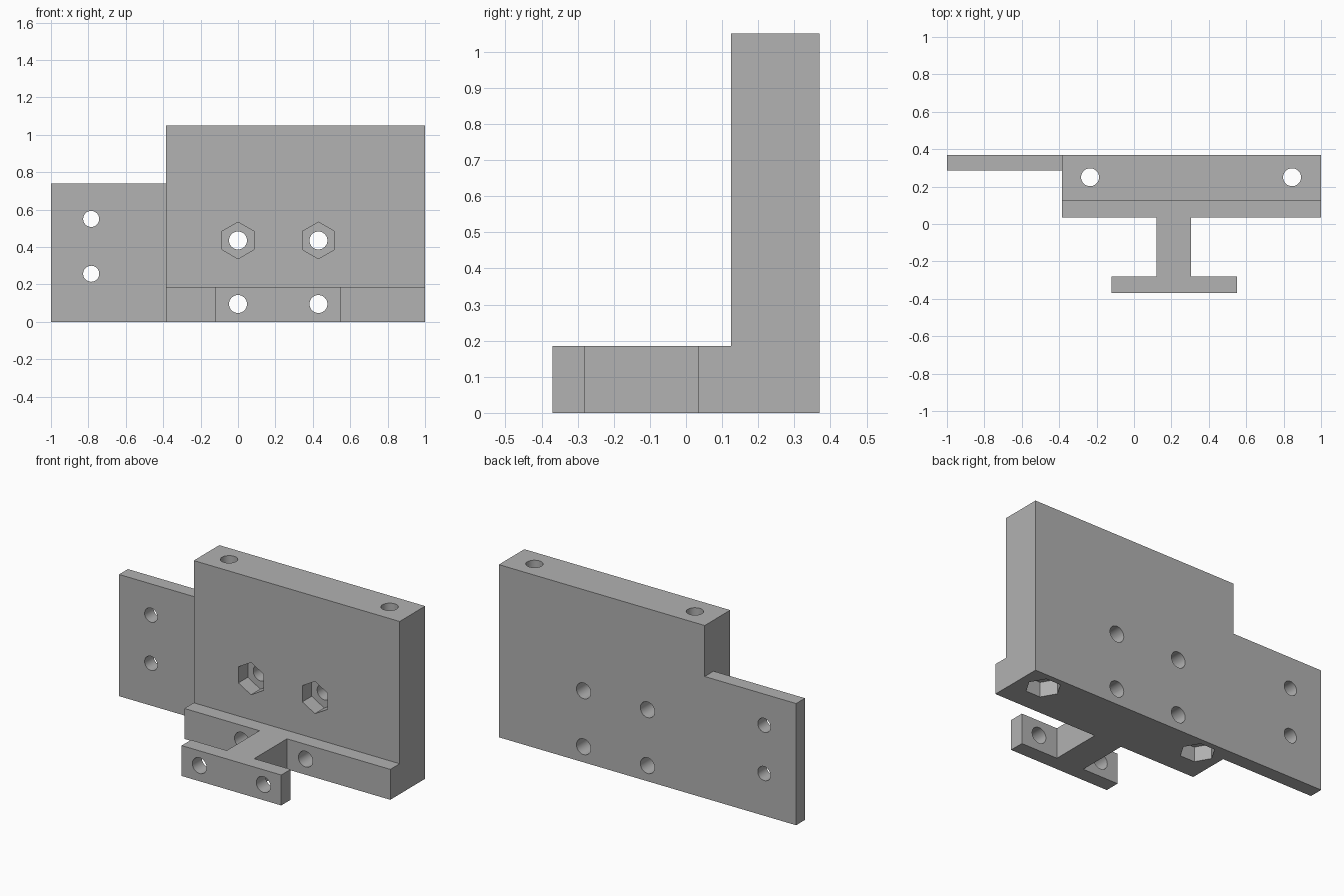
import bpy
import bmesh
import math
from mathutils import Matrix

cube = bpy.data.objects.get("Cube")
if cube:
    bpy.data.objects.remove(cube, do_unlink=True)

grey = bpy.data.materials.new("plain_grey")
grey.use_nodes = True
COLOUR = (0.445, 0.445, 0.445, 1)
grey.diffuse_color = COLOUR
grey.node_tree.nodes["Principled BSDF"].inputs["Base Color"].default_value = COLOUR


def finish(name, bm):
    bmesh.ops.recalc_face_normals(bm, faces=bm.faces)
    mesh = bpy.data.meshes.new(name)
    bm.to_mesh(mesh)
    bm.free()
    mesh.materials.append(grey)
    obj = bpy.data.objects.new(name, mesh)
    bpy.context.collection.objects.link(obj)
    return obj


def prism(name, outline, height):
    """Extrude an outline in x, y upward from the ground."""
    bm = bmesh.new()
    face = bm.faces.new([bm.verts.new((x, y, 0)) for x, y in outline])
    top = bmesh.ops.extrude_face_region(bm, geom=[face])["geom"]
    verts = [v for v in top if isinstance(v, bmesh.types.BMVert)]
    bmesh.ops.translate(bm, verts=verts, vec=(0, 0, height))
    return finish(name, bm)


def rod(name, centre, radius, length, along_y, sides=32, turn=0):
    """Round or hexagonal cutter along y or z."""
    bm = bmesh.new()
    tilt = Matrix.Rotation(math.pi / 2, 4, "X") if along_y else Matrix()
    bmesh.ops.create_cone(
        bm, cap_ends=True, segments=sides, radius1=radius, radius2=radius,
        depth=length,
        matrix=Matrix.Translation(centre) @ tilt @ Matrix.Rotation(turn, 4, "Z"))
    return finish(name, bm)


def combine(target, tools, operation):
    for tool in tools:
        tool.hide_render = True
        mod = target.modifiers.new(tool.name, "BOOLEAN")
        mod.operation = operation
        mod.solver = "EXACT"
        mod.object = tool
    graph = bpy.context.evaluated_depsgraph_get()
    mesh = bpy.data.meshes.new_from_object(target.evaluated_get(graph))
    target.modifiers.clear()
    target.data = mesh
    for tool in tools:
        bpy.data.objects.remove(tool, do_unlink=True)


LEFT, RIGHT, BACK = 1.0, -0.385, 0.37
FACE, STEP, NECK, FRONT = 0.125, 0.035, -0.28, -0.37

# Main upright block with its side plate and T-shaped foot
body = prism("bracket_body", [(RIGHT, FACE), (LEFT, FACE), (LEFT, BACK), (RIGHT, BACK)], 1.05)
side_plate = prism("side_plate", [(-1, 0.285), (RIGHT + 0.05, 0.285),
                                  (RIGHT + 0.05, BACK), (-1, BACK)], 0.74)
foot = prism("foot", [
    (RIGHT, STEP), (0.12, STEP), (0.12, NECK), (-0.12, NECK), (-0.12, FRONT),
    (0.55, FRONT), (0.55, NECK), (0.305, NECK), (0.305, STEP), (LEFT, STEP),
    (LEFT, BACK), (RIGHT, BACK)], 0.185)
combine(body, [side_plate, foot], "UNION")

# Bolt holes and hexagonal nut pockets
cutters = []
for x in (0, 0.43):
    for z in (0.095, 0.435):
        cutters.append(rod("bolt_hole", (x, 0, z), 0.048, 2, True))
    cutters.append(rod("nut_pocket", (x, FACE, 0.435), 0.098, 0.18, True, 6))
for z in (0.257, 0.55):
    cutters.append(rod("plate_hole", (-0.785, 0.3, z), 0.043, 1, True))
for x in (-0.235, 0.845):
    cutters.append(rod("upright_hole", (x, 0.25, 0.5), 0.048, 2, False))
    cutters.append(rod("bottom_pocket", (x, 0.25, 0), 0.098, 0.18, False, 6, math.pi / 6))
combine(body, cutters, "DIFFERENCE")

# Merge flat regions and smooth only the round bores
bm = bmesh.new()
bm.from_mesh(body.data)
bmesh.ops.remove_doubles(bm, verts=bm.verts, dist=0.0001)
bmesh.ops.dissolve_limit(bm, angle_limit=0.01, verts=bm.verts, edges=bm.edges)
bm.to_mesh(body.data)
bm.free()
bpy.ops.object.select_all(action="DESELECT")
body.select_set(True)
bpy.context.view_layer.objects.active = body
bpy.ops.object.shade_smooth_by_angle(angle=math.radians(30))
